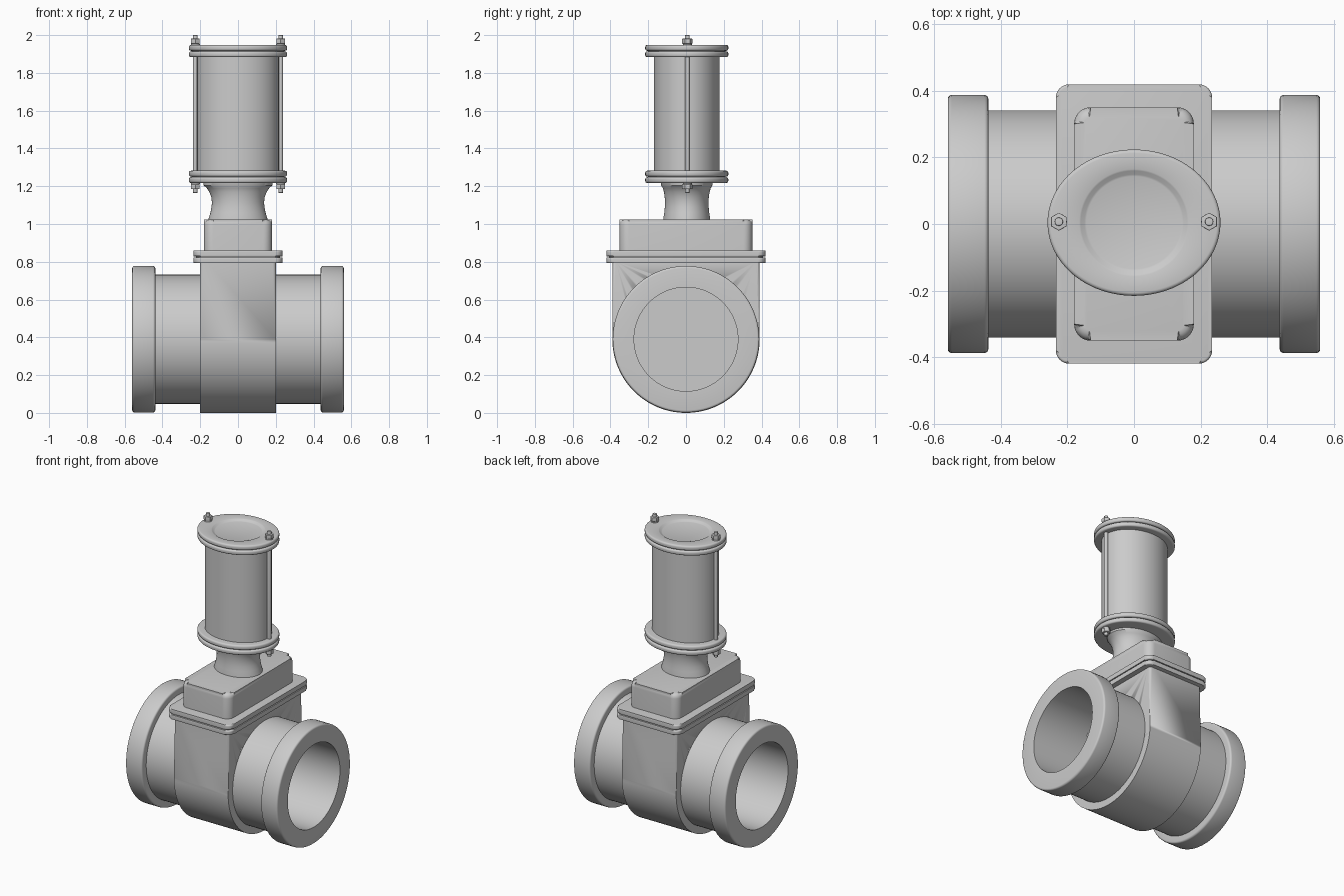
import bpy, bmesh
from math import sin, cos, pi, radians

if "Cube" in bpy.data.objects:
    bpy.data.objects.remove(bpy.data.objects["Cube"])

ZC = 0.39      # pipe axis height
Y0 = 0.004     # actuator sits very slightly off centre


def finish(bm, name, angle=35):
    bmesh.ops.recalc_face_normals(bm, faces=bm.faces)
    me = bpy.data.meshes.new(name)
    bm.to_mesh(me)
    bm.free()
    ob = bpy.data.objects.new(name, me)
    bpy.context.collection.objects.link(ob)
    bpy.ops.object.select_all(action='DESELECT')
    bpy.context.view_layer.objects.active = ob
    ob.select_set(True)
    bpy.ops.object.shade_smooth_by_angle(angle=radians(angle))
    return ob


def loft(name, rings, place, n=96, loop=False):
    """Skin elliptical rings (a, b, h); place maps (u, v, h) to a point."""
    bm = bmesh.new()
    rows = [[bm.verts.new(place(a * cos(2 * pi * i / n), b * sin(2 * pi * i / n), h))
             for i in range(n)] for a, b, h in rings]
    pairs = list(zip(rows, rows[1:])) + ([(rows[-1], rows[0])] if loop else [])
    for p, q in pairs:
        for i in range(n):
            j = (i + 1) % n
            bm.faces.new((p[i], p[j], q[j], q[i]))
    if not loop:
        bm.faces.new(rows[0])
        bm.faces.new(rows[-1])
    return finish(bm, name)


def rounded_edge(a, b, z0, z1, r):
    """Rings of a disc with rounded rims."""
    arc = [k * pi / 8 for k in range(5)]
    low = [(a - r + r * sin(t), b - r + r * sin(t), z0 + r - r * cos(t)) for t in arc]
    high = [(a - r + r * cos(t), b - r + r * cos(t), z1 - r + r * sin(t)) for t in arc]
    return low + high


def upright(u, v, h):
    return (u, v + Y0, h)


def prism(name, outline, place, h0, h1, bevel=0, keep=None):
    """Extrude an outline; round the rim edges chosen by keep."""
    bm = bmesh.new()
    lo = [bm.verts.new(place(u, v, h0)) for u, v in outline]
    hi = [bm.verts.new(place(u, v, h1)) for u, v in outline]
    n = len(outline)
    bm.faces.new(lo)
    bm.faces.new(hi)
    for i in range(n):
        j = (i + 1) % n
        bm.faces.new((lo[i], lo[j], hi[j], hi[i]))
    if bevel:
        rims = (lo, hi) if keep is None else (hi,)
        sel = [bm.edges.get((r[i], r[(i + 1) % n])) for r in rims for i in range(n)]
        bmesh.ops.bevel(bm, geom=sel, offset=bevel, segments=4, profile=0.5,
                        affect='EDGES')
    return finish(bm, name)


def round_rect(x, y, r, k=8):
    pts = []
    for q, (sx, sy) in enumerate([(1, 1), (-1, 1), (-1, -1), (1, -1)]):
        for i in range(k + 1):
            t = (q + i / k) * pi / 2
            pts.append((sx * (x - r) + r * cos(t), sy * (y - r) + r * sin(t)))
    return pts


def flat(u, v, h):
    return (u, v, h)


def sideways(u, v, h):
    return (h, u, v + ZC)


# valve body: U-shaped chamber bored through along x
u_shape = [(0.39 * cos(pi + pi * i / 64), 0.39 * sin(pi + pi * i / 64)) for i in range(65)]
u_shape += [(0.39, 0.43), (-0.39, 0.43)]
body = prism("valve_body", u_shape, sideways, -0.2, 0.2, 0.018)
cutter = loft("bore_cutter", [(0.275, 0.275, -0.5), (0.275, 0.275, 0.5)], sideways)
cutter.hide_render = True
cutter.hide_set(True)
cut = body.modifiers.new("bore", 'BOOLEAN')
cut.operation = 'DIFFERENCE'
cut.object = cutter

# closed gate inside the bore
loft("gate_disc", [(0.28, 0.28, -0.1), (0.28, 0.28, 0.1)], sideways)

# pipe stubs with thick end collars
for side, s in (("left", -1), ("right", 1)):
    collar = rounded_edge(0.388, 0.388, 0.438, 0.56, 0.012)
    rings = ([(0.275, 0.275, 0.19), (0.342, 0.342, 0.19), (0.342, 0.342, 0.438)]
             + collar + [(0.275, 0.275, 0.56)])
    loft(side + "_pipe", [(a, b, s * h) for a, b, h in rings], sideways, loop=True)

# bolted joint plates and bonnet
prism("body_plate", round_rect(0.235, 0.42, 0.04), flat, 0.793, 0.823, 0.008)
prism("plate_gasket", round_rect(0.222, 0.408, 0.035), flat, 0.81, 0.84)
prism("bonnet_plate", round_rect(0.235, 0.42, 0.04), flat, 0.829, 0.86, 0.008)
prism("bonnet", round_rect(0.18, 0.351, 0.05), flat, 0.85, 1.024, 0.03, keep="top")

# waisted neck under the actuator
loft("neck", [(0.158, 0.125, 1.01), (0.155, 0.124, 1.03), (0.146, 0.119, 1.06),
              (0.14, 0.116, 1.09), (0.138, 0.115, 1.115), (0.142, 0.117, 1.145),
              (0.152, 0.121, 1.17), (0.165, 0.127, 1.19), (0.182, 0.136, 1.205),
              (0.185, 0.138, 1.23)], upright)

# oval actuator cylinder
loft("cylinder", [(0.216, 0.174, 1.25), (0.216, 0.174, 1.91)], upright)

# paired oval end plates; the top one carries a shallow dish
for end, z in (("lower", 1.217), ("upper", 1.883)):
    loft(end + "_plate_a", rounded_edge(0.26, 0.22, z, z + 0.031, 0.011), upright)
    loft(end + "_plate_seal", [(0.246, 0.206, z + 0.02), (0.246, 0.206, z + 0.05)], upright)
    rings = rounded_edge(0.26, 0.22, z + 0.034, z + 0.065, 0.011)
    if end == "upper":
        top = z + 0.065
        rings += [(0.165, 0.161, top), (0.16, 0.156, top - 0.002),
                  (0.149, 0.145, top - 0.01), (0.143, 0.139, top - 0.012)]
    loft(end + "_plate_b", rings, upright)

# tie rods with washers and hex nuts at both ends
hexagon = [(0.027 * sin(k * pi / 3), 0.027 * cos(k * pi / 3)) for k in range(6)]
for side, x in (("left", -0.226), ("right", 0.226)):
    def at_rod(u, v, h, x=x):
        return (x + u, v + 0.007, h)
    loft(side + "_tie_rod", rounded_edge(0.0125, 0.0125, 1.165, 2.0, 0.003), at_rod, 24)
    for end, seat, d in (("top", 1.946, 1), ("bottom", 1.219, -1)):
        loft(f"{side}_{end}_washer", [(0.024, 0.024, seat), (0.024, 0.024, seat + d * 0.008)],
             at_rod, 24)
        prism(f"{side}_{end}_nut", hexagon, at_rod, seat + d * 0.008, seat + d * 0.035, 0.003)
